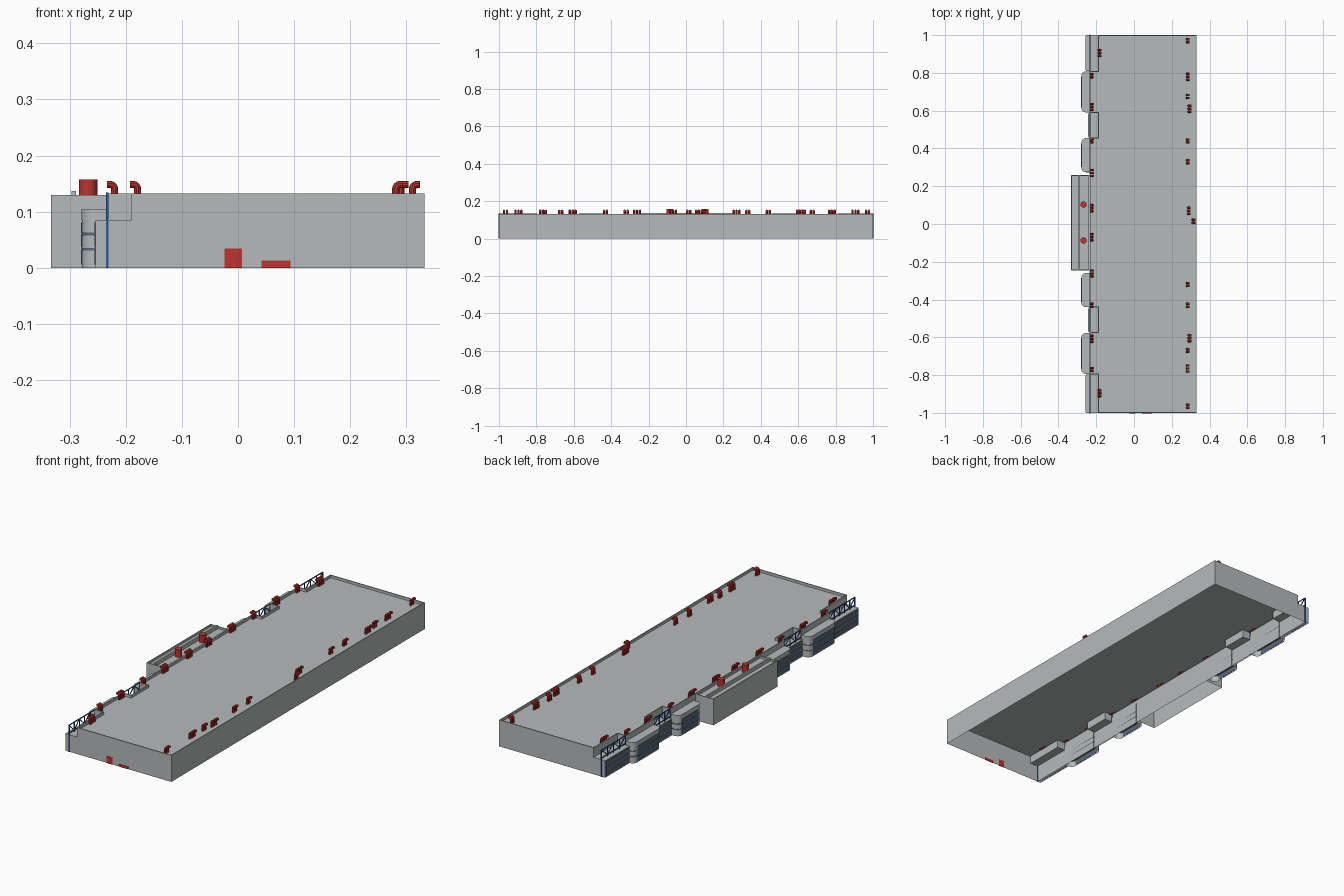
import bpy, bmesh, math
from mathutils import Vector

if "Cube" in bpy.data.objects:
    bpy.data.objects.remove(bpy.data.objects["Cube"])


def material(name, rgb):
    m = bpy.data.materials.new(name)
    m.diffuse_color = (*rgb, 1)
    m.use_nodes = True
    m.node_tree.nodes["Principled BSDF"].inputs["Base Color"].default_value = m.diffuse_color
    return m


GREY = material("concrete grey", (0.47, 0.49, 0.50))
RED = material("vent red", (0.50, 0.035, 0.028))
BLUE = material("truss blue", (0.03, 0.10, 0.30))
GLASS = material("window slate", (0.10, 0.14, 0.19))


def finish(name, bm, mat):
    bmesh.ops.recalc_face_normals(bm, faces=bm.faces)
    me = bpy.data.meshes.new(name)
    bm.to_mesh(me)
    bm.free()
    me.materials.append(mat)
    ob = bpy.data.objects.new(name, me)
    bpy.context.collection.objects.link(ob)
    return ob


def shell(name, outline, z0, z1, mat=GREY, roof=True, parapet=0.0, bottom=False):
    """Walls along an outline, with a flat roof or one sunk behind a parapet."""
    bm = bmesh.new()
    lo = [bm.verts.new((x, y, z0)) for x, y in outline]
    hi = [bm.verts.new((x, y, z1)) for x, y in outline]
    n = len(outline)
    for i in range(n):
        j = (i + 1) % n
        bm.faces.new((lo[i], lo[j], hi[j], hi[i]))
    if bottom:
        bm.faces.new(lo[::-1])
    if roof:
        top = bm.faces.new(hi)
        if parapet:
            bm.normal_update()
            flat = bmesh.ops.extrude_discrete_faces(bm, faces=[top])["faces"][0]
            bmesh.ops.remove_doubles(bm, verts=bm.verts, dist=1e-6)
            flat = max((f for f in bm.faces), key=lambda f: f.calc_center_median().z)
            bmesh.ops.inset_region(bm, faces=[flat], thickness=0.005, use_even_offset=True)
            ring = list(flat.edges)
            # sink the roof face below the rim
            ex = bmesh.ops.extrude_face_region(bm, geom=[flat])
            vs = [v for v in ex["geom"] if isinstance(v, bmesh.types.BMVert)]
            bmesh.ops.translate(bm, verts=vs, vec=(0, 0, -parapet))
            if flat.is_valid:
                bm.faces.remove(flat)
    return finish(name, bm, mat)


def rect(x0, x1, y0, y1):
    return [(x0, y0), (x1, y0), (x1, y1), (x0, y1)]


def box(name, x0, x1, y0, y1, z0, z1, mat):
    return shell(name, rect(x0, x1, y0, y1), z0, z1, mat, bottom=True)


def beam(name, a, b, w=0.004, mat=BLUE):
    a, b = Vector(a), Vector(b)
    bm = bmesh.new()
    bmesh.ops.create_cube(bm, size=1)
    bmesh.ops.scale(bm, vec=(w, w, (b - a).length), verts=bm.verts)
    bmesh.ops.rotate(bm, verts=bm.verts, matrix=(b - a).to_track_quat('Z', 'Y').to_matrix())
    bmesh.ops.translate(bm, verts=bm.verts, vec=(a + b) / 2)
    return finish(name, bm, mat)


XF, XR, XN = -0.235, 0.332, -0.19      # facade, rear wall, notch back
ZL, ZT, ZR = 0.085, 0.132, 0.119       # terrace, wall top, roof
OFF = 0.007                            # facade layout is shifted slightly


def span(s, a, b):
    pair = sorted((s * a + OFF, s * b + OFF))
    return max(pair[0], -1), min(pair[1], 1)


ends = [span(s, 0.803, 1.1) for s in (-1, 1)]
mids = [span(s, 0.45, 0.58) for s in (-1, 1)]
bays = [span(s, a, b) for s in (-1, 1) for a, b in ((0.585, 0.80), (0.268, 0.446))]

# Main hall: straight lower walls, upper storey notched for the terraces
shell("hall_lower_walls", rect(XF, XR, -1, 1), 0, ZL, roof=False)
outline = [(XR, -1), (XR, 1), (XN, 1), (XN, ends[1][0]), (XF, ends[1][0]),
           (XF, mids[1][1]), (XN, mids[1][1]), (XN, mids[1][0]), (XF, mids[1][0]),
           (XF, mids[0][1]), (XN, mids[0][1]), (XN, mids[0][0]), (XF, mids[0][0]),
           (XF, ends[0][1]), (XN, ends[0][1]), (XN, -1)]
shell("hall_upper_storey", outline, ZL, ZT, parapet=ZT - ZR)

ROWS = ((0.006, 0.031), (0.036, 0.058), (0.063, 0.081))


def windows(x, y0, y1):
    for z0, z1 in ROWS:
        box("window_strip", x - 0.002, x + 0.001, y0, y1, z0, z1, GLASS)


# Terraces with glazed fronts and blue lattice screens
for (y0, y1), xo in [(e, -0.254) for e in ends] + [(m, -0.241) for m in mids]:
    shell("terrace", rect(xo, XF, y0, y1), 0, ZL)
    shell("terrace_floor", rect(XF, XN, y0, y1), ZL - 0.001, ZL)
    windows(xo, y0 + 0.006, y1 - 0.006)
    xt = -0.233
    for z in (ZL + 0.008, ZT):
        beam("lattice_rail", (xt, y0, z), (xt, y1, z))
    n = max(3, round((y1 - y0) / 0.045))
    step = (y1 - y0) / n
    for i in range(n):
        ya, yb = y0 + i * step, y0 + (i + 1) * step
        za, zb = (ZL + 0.008, ZT) if i % 2 else (ZT, ZL + 0.008)
        beam("lattice_brace", (xt, ya, za), (xt, yb, zb), 0.0035)
        beam("lattice_post", (xt, ya, ZL), (xt, ya, ZT), 0.0035)
    beam("lattice_post", (xt, y1, ZL), (xt, y1, ZT), 0.0035)
for y in (-1, 1):
    beam("corner_post", (-0.233, y, 0), (-0.233, y, ZT + 0.001), 0.005)


def bay_outline(y0, y1, grow=0.0):
    """Plan of a projecting bay with both outer corners rounded."""
    r, xo = 0.024, -0.278
    pts = [(XF + 0.004, y1 + grow), (XF + 0.004, y0 - grow)][::-1]
    for cy, a0 in ((y1 - r, 90), (y0 + r, 180)):
        for i in range(7):
            a = math.radians(a0 + i * 15)
            pts.append((xo + r + (r + grow) * math.cos(a), cy + (r + grow) * math.sin(a)))
    return pts


# Rounded projecting bays
for y0, y1 in bays:
    shell("rounded_bay", bay_outline(y0, y1), 0, 0.104)
    windows(-0.278, y0 + 0.026, y1 - 0.026)
    for z in (0.033, 0.060):
        shell("bay_band", bay_outline(y0, y1, 0.0012), z - 0.0025, z + 0.0025, GLASS, bottom=True)
    shell("bay_cornice", bay_outline(y0, y1, 0.001), ZL, 0.104)

# Central entrance block
c0, c1 = -0.253 + OFF, 0.253 + OFF
shell("entrance_block", rect(-0.333, XF, c0, c1), 0, 0.130, parapet=0.010)
box("entrance_roof_beam", -0.297, -0.289, c0 + 0.005, c1 - 0.005, 0.119, 0.137, GREY)

# Round red stacks through the entrance roof
for y in (0.103, -0.087):
    bm = bmesh.new()
    bmesh.ops.create_cone(bm, cap_ends=True, segments=16, radius1=0.0165, radius2=0.0165, depth=0.06)
    bmesh.ops.translate(bm, verts=bm.verts, vec=(-0.267, y, 0.127))
    finish("round_stack", bm, RED)


def elbow(x, y, d):
    """Short duct rising from the roof and bending towards d along x."""
    bm = bmesh.new()
    r, bend, zc = 0.0065, 0.0085, 0.140
    path = [(x - d * 0.004, ZR - 0.001, 0)]
    for i in range(5):
        a = math.radians(i * 22.5)
        path.append((x - d * 0.004 + d * bend * (1 - math.cos(a)), zc + bend * math.sin(a), a))
    px, pz, a = path[-1]
    path.append((px + d * 0.005, pz, a))
    rings = []
    for px, pz, a in path:
        ring = []
        for k in range(10):
            t = k * math.tau / 10
            u, v = r * math.cos(t), r * math.sin(t)
            ring.append(bm.verts.new((px + d * u * math.cos(a), y + v, pz - u * math.sin(a))))
        rings.append(ring)
    for p, q in zip(rings, rings[1:]):
        for k in range(10):
            m = (k + 1) % 10
            bm.faces.new((p[k], p[m], q[m], q[k]))
    bm.faces.new(rings[0])
    bm.faces.new(rings[-1])
    finish("roof_vent", bm, RED)


def vents(x, y, count, d):
    for i in range(count):
        elbow(x, y + (i - (count - 1) / 2) * 0.0155, d)


# Vents along the facade edge (facing out), then along the rear edge
for y, n in ((0.785, 2), (0.62, 3), (0.44, 2), (0.27, 3), (0.083, 3), (-0.07, 3),
             (-0.262, 3), (-0.43, 2), (-0.607, 3), (-0.77, 2)):
    vents(-0.224, y, n, -1)
for y in (0.906, -0.896):
    vents(-0.183, y, 3, -1)
for x, y, n in ((0.285, 0.97, 2), (0.285, 0.78, 3), (0.285, 0.675, 2), (0.294, 0.61, 3),
                (0.285, 0.44, 2), (0.285, 0.33, 2), (0.29, 0.07, 3), (0.315, 0.015, 2),
                (0.285, -0.32, 2), (0.285, -0.43, 2), (0.294, -0.605, 3),
                (0.285, -0.67, 2), (0.285, -0.765, 3), (0.285, -0.965, 2)):
    vents(x, y, n, 1)

# Red doors on the front end wall
box("tall_door", -0.024, 0.007, -1.002, -0.999, 0, 0.034, RED)
box("low_door", 0.042, 0.094, -1.002, -0.999, 0, 0.013, RED)
